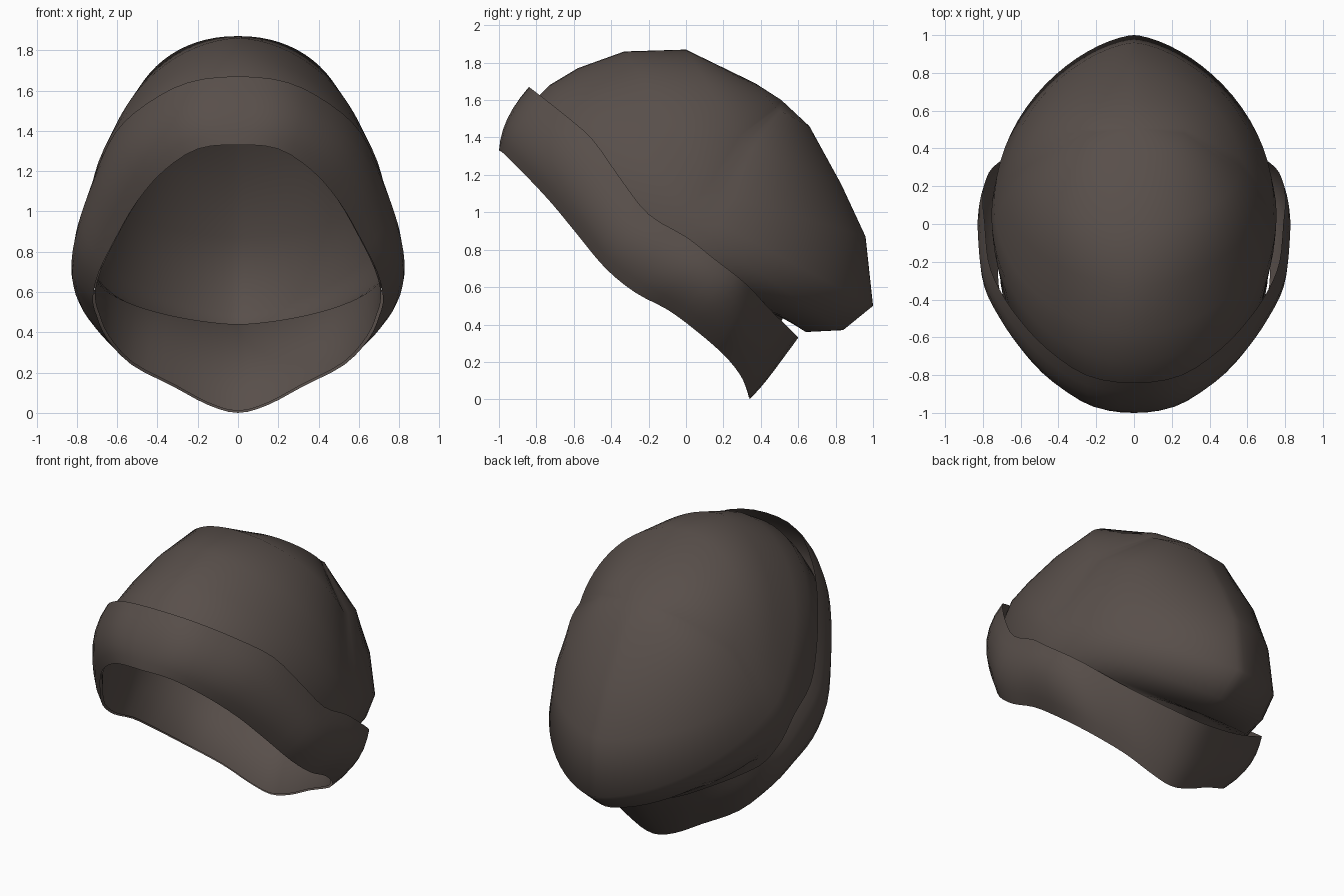
import bpy, bmesh, math
from mathutils import Vector

if "Cube" in bpy.data.objects:
    bpy.data.objects.remove(bpy.data.objects["Cube"])

wool = bpy.data.materials.new("dark brown wool")
wool.diffuse_color = (0.098, 0.078, 0.069, 1)
wool.use_nodes = True
wool.node_tree.nodes["Principled BSDF"].inputs["Base Color"].default_value = wool.diffuse_color


def spline(pts, sub):
    """Smooth curve through the points, mirrored across x at both ends."""
    p = [Vector(v) for v in pts]
    flip = lambda v: Vector((-v.x, v.y, v.z))
    p = [flip(p[1])] + p + [flip(p[-2])]
    out = []
    for i in range(1, len(p) - 2):
        a, b, c, d = p[i - 1:i + 3]
        for k in range(sub):
            t = k / sub
            out.append(0.5 * (2 * b + (c - a) * t + (2 * a - 5 * b + 4 * c - d) * t * t
                              + (3 * b - a - 3 * c + d) * t ** 3))
    return out + [p[-2]]


def full_loop(half):
    """Close a right-hand half ring (front to back) into a full ring."""
    return half + [Vector((-v.x, v.y, v.z)) for v in half[-2:0:-1]]


def skin(name, rings, apex=None):
    """Bridge rings into a smooth shell, optionally closed at an apex."""
    bm = bmesh.new()
    loops = [[bm.verts.new(v) for v in r] for r in rings]
    n = len(loops[0])
    for a, b in zip(loops, loops[1:]):
        for i in range(n):
            j = (i + 1) % n
            bm.faces.new((a[i], a[j], b[j], b[i]))
    if apex:
        top = bm.verts.new(apex)
        for i in range(n):
            bm.faces.new((loops[-1][i], loops[-1][(i + 1) % n], top))
    bmesh.ops.recalc_face_normals(bm, faces=bm.faces)
    mid = Vector((0, 0, 0.95))
    if sum(f.normal.dot(f.calc_center_median() - mid) * f.calc_area() for f in bm.faces) < 0:
        bmesh.ops.reverse_faces(bm, faces=bm.faces)
    me = bpy.data.meshes.new(name)
    bm.to_mesh(me)
    bm.free()
    me.materials.append(wool)
    for f in me.polygons:
        f.use_smooth = True
    ob = bpy.data.objects.new(name, me)
    bpy.context.collection.objects.link(ob)
    return ob


# Folded brim: upper and lower edge curves, bulging outwards between them
upper = [(0, -.84, 1.67), (.25, -.80, 1.64), (.46, -.66, 1.53), (.61, -.5, 1.39),
         (.71, -.35, 1.18), (.77, -.2, .99), (.79, 0, .87), (.80, .14, .76),
         (.77, .27, .66), (.68, .35, .59), (.5, .44, .49), (.28, .54, .39), (0, .6, .33)]
lower = [(0, -1, 1.33), (.2, -.97, 1.31), (.37, -.86, 1.2), (.5, -.72, 1.05),
         (.6, -.58, .88), (.69, -.43, .7), (.72, -.27, .57), (.70, -.1, .48),
         (.65, .05, .37), (.53, .2, .24), (.32, .29, .13), (.15, .33, .04), (0, .34, 0)]
up, low = spline(upper, 3), spline(lower, 3)
rings = []
for k in range(7):
    t = k / 6
    half = []
    for u, l in zip(up, low):
        v = l.lerp(u, t)
        out = Vector((v.x, v.y + 0.1, 0)).normalized()
        bulge = 0.035 + 0.03 * min(1, abs(v.x) / 0.5)
        if v.y > 0.1:
            bulge *= max(0.2, 1 - 2 * (v.y - 0.1))
        half.append(v + out * bulge * 4 * t * (1 - t))
    rings.append(full_loop(half))
skin("folded_brim", rings)

# Crown: rings given as front (y, z), side (x, y, z), back (y, z), front fullness
crown = [((-.95, 1.43), (.72, -.13, .70), (.52, .44), 1.0),
         ((-.83, 1.58), (.75, .00, .82), (.64, .36), 1.0),
         ((-.73, 1.68), (.755, .05, .91), (.84, .37), 1.0),
         ((-.58, 1.77), (.74, .10, .98), (1.0, .50), 1.1),
         ((-.33, 1.86), (.68, .18, 1.10), (.96, .87), 1.1),
         ((0, 1.87), (.56, .31, 1.36), (.83, 1.15), .93),
         ((.37, 1.69), (.27, .49, 1.55), (.66, 1.46), .95)]
# the lining starts just inside the brim's lower edge
N = len(low) - 1
rings = [full_loop([Vector((v.x * .985, v.y * .985, v.z + .01)) for v in low])]
for front, side, back, full in crown:
    half = []
    for i in range(N + 1):
        c = math.cos(math.pi * i / N)
        s = 0 if i in (0, N) else math.sin(math.pi * i / N)
        end, power = (front, full) if c > 0 else (back, 1.3)
        half.append(Vector((side[0] * s ** power,
                            side[1] + (end[0] - side[1]) * abs(c),
                            side[2] + (end[1] - side[2]) * abs(c))))
    rings.append(full_loop(half))
skin("crown", rings, (0, .51, 1.60))
